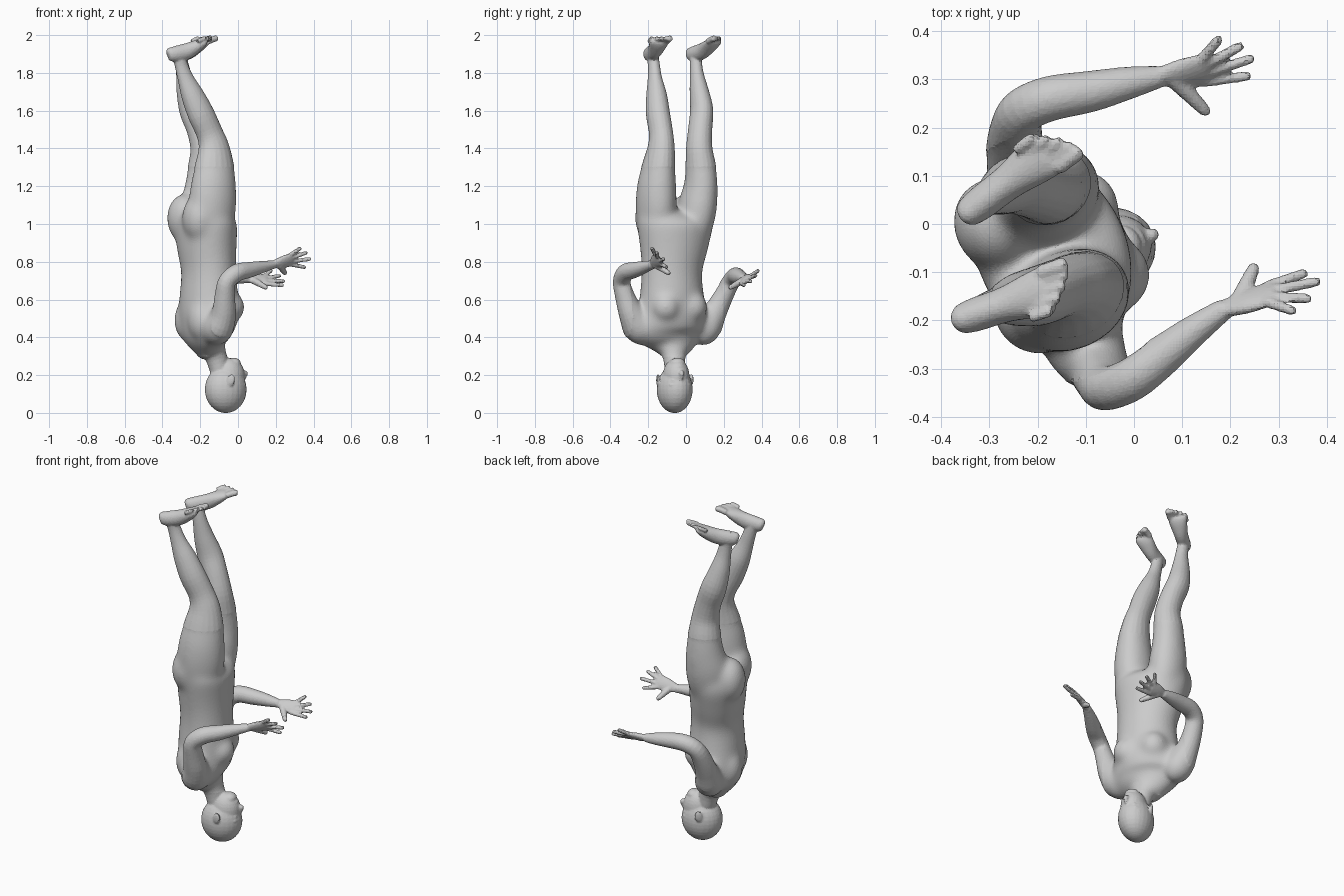
import bpy, bmesh, math
from mathutils import Vector, Matrix

YAW = math.radians(25)
F = Vector((math.cos(YAW), math.sin(YAW), 0))      # body forward
S = Vector((-math.sin(YAW), math.cos(YAW), 0))     # body side
Z = Vector((0, 0, 1))
bm = bmesh.new()


def catmull(pts, sub=4):
    out = []
    for i in range(len(pts) - 1):
        p0, p1, p2, p3 = (pts[max(i - 1, 0)], pts[i], pts[i + 1], pts[min(i + 2, len(pts) - 1)])
        for k in range(sub):
            t = k / sub
            out.append([0.5 * (2 * b + (c - a) * t + (2 * a - 5 * b + 4 * c - d) * t * t
                               + (3 * b - a - 3 * c + d) * t ** 3)
                        for a, b, c, d in zip(p0, p1, p2, p3)])
    return out + [list(pts[-1])]


def tube(pts, ref, n=20):
    """Loft of ellipses (x, y, z, radius across ref, radius along ref)."""
    pts = catmull([tuple(p) if len(p) == 5 else (*p, p[3]) for p in pts])
    c = [Vector(p[:3]) for p in pts]
    rings = []
    for i, p in enumerate(pts):
        t = (c[min(i + 1, len(c) - 1)] - c[max(i - 1, 0)]).normalized()
        u = ref.cross(t).normalized()
        v = t.cross(u)
        ra, rb = max(p[3], .003), max(p[4], .003)
        rings.append([bm.verts.new(c[i] + u * ra * math.cos(a) + v * rb * math.sin(a))
                      for a in (2 * math.pi * k / n for k in range(n))])
    for r, q in zip(rings, rings[1:]):
        for k in range(n):
            bm.faces.new((r[k], r[(k + 1) % n], q[(k + 1) % n], q[k]))
    bm.faces.new(rings[0][::-1])
    bm.faces.new(rings[-1])


def ball(loc, rad, yaw=YAW, tilt=0):
    m = (Matrix.Translation(loc) @ Matrix.Rotation(yaw, 4, 'Z') @ Matrix.Rotation(tilt, 4, 'Y')
         @ Matrix.Diagonal((*rad, 1)))
    bmesh.ops.create_uvsphere(bm, u_segments=24, v_segments=16, radius=1, matrix=m)


# torso, from neck (low) to hips (high)
tube([(-.095, -.06, .22, .052, .052), (-.118, -.063, .305, .06, .065), (-.145, -.068, .35, .085, .125),
      (-.163, -.08, .42, .125, .2), (-.16, -.075, .5, .148, .195), (-.155, -.075, .62, .15, .175),
      (-.155, -.075, .75, .142, .165), (-.165, -.065, .88, .152, .188), (-.17, -.058, 1.0, .155, .21),
      (-.165, -.055, 1.05, .13, .19), (-.16, -.05, 1.08, .07, .11)], S, 32)

# chest, shoulder blades and buttocks
for side in (-1, 1):
    ball(Vector((-.15, -.07, .56)) + F * .08 + S * side * .078, (.082, .08, .085))
    ball(Vector((-.17, -.08, .49)) - F * .07 + S * side * .085, (.068, .08, .11))
    ball(Vector((-.175, -.055, 1.03)) - F * .078 + S * side * .095, (.09, .1, .13))

# legs
tube([(-.14, -.15, .9, .09, .07), (-.14, -.158, 1.0, .12, .095), (-.135, -.158, 1.1, .132, .104),
      (-.13, -.155, 1.2, .126, .1), (-.124, -.145, 1.3, .11, .085), (-.127, -.132, 1.4, .086, .07),
      (-.15, -.132, 1.48, .072, .062), (-.195, -.148, 1.58, .072, .062), (-.24, -.156, 1.68, .062, .054),
      (-.277, -.165, 1.77, .044, .037), (-.3, -.17, 1.84, .036, .031), (-.315, -.178, 1.9, .035, .031)], S)
tube([(-.19, .03, .9, .09, .07), (-.19, .046, 1.0, .118, .095), (-.187, .062, 1.1, .122, .1),
      (-.18, .078, 1.2, .106, .088), (-.177, .078, 1.3, .091, .08), (-.178, .07, 1.4, .076, .069),
      (-.203, .075, 1.5, .07, .063), (-.242, .083, 1.6, .07, .06), (-.27, .07, 1.7, .057, .05),
      (-.287, .057, 1.79, .042, .037), (-.3, .052, 1.86, .035, .031), (-.31, .052, 1.9, .035, .031)], S)


# feet, soles upward
def foot(heel, ballpt, inner):
    h, b = Vector(heel), Vector(ballpt)
    d = (b - h).normalized()
    w = Z.cross(d) * inner
    ln = (b - h).length

    def at(t, z, a, r):
        return (*(h + d * ln * t)[:2], z, a, r)
    tube([at(-.14, 1.9, .012, .015), at(-.08, 1.902, .028, .032), at(.1, 1.9, .035, .042),
          at(.45, 1.915, .037, .043), at(.75, 1.943, .047, .033), at(.92, 1.962, .051, .022),
          at(.99, 1.968, .042, .012)], Z)
    for i in range(5):
        o = b + w * (.039 - .0205 * i) - d * (.012 + .003 * i * i)
        r = .0165 if i == 0 else .0115
        e = o + d * (.054 - .003 * i)
        tube([(*o[:2], 1.966, r), (*((o + e) / 2)[:2], 1.976, r), (*e[:2], 1.983, r),
              (*(e + d * .007)[:2], 1.984, r * .5)], Z, 12)


foot((-.35, -.195, 0), (-.172, -.135, 0), 1)
foot((-.335, .03, 0), (-.172, .155, 0), -1)


# arms and hands
def hand(wrist, knuckle, thumb, tips):
    w, k, tips = Vector(wrist), Vector(knuckle), [Vector(t) for t in tips]
    d = (k - w).normalized()
    span = tips[-1] - tips[0]
    span = (span - d * span.dot(d)).normalized()
    mid = (w + k) / 2
    tube([(*(w - d * .02), .02, .023), (*w, .017, .024), (*mid, .018, .037),
          (*k, .014, .042), (*(k + d * .012), .009, .036)], span)
    for i, tip in enumerate(tips):
        base = k + span * (-.033 + .022 * i)
        a = (tip - base).normalized()
        tube([(*(base - a * .01), .012), (*base.lerp(tip, .5), .0115), (*(tip - a * .008), .0105),
              (*tip, .006)], span, 12)
    t = Vector(thumb)
    b = w.lerp(k, .3) - span * .012
    tube([(*b, .02), (*b.lerp(t, .55), .016), (*b.lerp(t, .9), .0125), (*t, .006)], d, 12)


tube([(-.14, -.19, .41, .06), (-.107, -.245, .445, .085), (-.078, -.287, .52, .068), (-.07, -.322, .62, .054),
      (-.058, -.34, .695, .047), (-.005, -.32, .742, .047), (.06, -.272, .757, .042),
      (.13, -.217, .773, .032), (.19, -.175, .786, .022)], Vector((-.55, .83, 0)))
hand((.19, -.175, .786), (.283, -.145, .812), (.252, -.083, .735),
     [(.36, -.1, .77), (.387, -.118, .815), (.368, -.155, .85), (.335, -.182, .875)])
tube([(-.205, .05, .41, .06), (-.225, .1, .44, .082), (-.243, .15, .53, .065), (-.245, .197, .62, .054),
      (-.23, .235, .69, .048), (-.175, .26, .722, .047), (-.09, .275, .722, .043),
      (-.01, .293, .716, .034), (.055, .306, .71, .023)], Vector((-.25, .97, 0)))
hand((.055, .306, .71), (.145, .32, .705), (.155, .227, .66),
     [(.243, .308, .675), (.25, .345, .697), (.227, .372, .727), (.18, .388, .757)])

# head, upside down
HY = math.radians(20)
hf = Vector((math.cos(HY), math.sin(HY), 0))
hs = Vector((-hf.y, hf.x, 0))
hc = Vector((-.065, -.06, 0))
ball(hc + Z * .124, (.113, .093, .125), HY)
ball(hc + hf * .022 + Z * .19, (.083, .07, .1), HY)
ball(hc + hf * .045 + Z * .262, (.038, .042, .03), HY)                    # chin
tube([(*(hc + hf * .096 + Z * .165), .008), (*(hc + hf * .108 + Z * .195), .011),
      (*(hc + hf * .109 + Z * .21), .015), (*(hc + hf * .095 + Z * .217), .01)], hs, 12)   # nose
for dz in (.236, .247):
    ball(hc + hf * .08 + Z * dz, (.014, .024, .007), HY)                  # lips
for side in (-1, 1):
    ball(hc + hs * side * .092 - hf * .005 + Z * .172, (.022, .01, .034), HY + side * .4, .25)  # ears
    ball(hc + hs * side * .034 + hf * .083 + Z * .17, (.014, .017, .01), HY)              # eyes
    ball(hc + hs * side * .034 + hf * .085 + Z * .148, (.014, .026, .009), HY)            # brows

# fuse all parts into one skin
bmesh.ops.recalc_face_normals(bm, faces=bm.faces)
me = bpy.data.meshes.new("human_body")
bm.to_mesh(me)
bm.free()
body = bpy.data.objects.new("human_body", me)
bpy.context.collection.objects.link(body)
rm = body.modifiers.new("fuse", 'REMESH')
rm.mode = 'VOXEL'
rm.voxel_size = .006
sm = body.modifiers.new("soften", 'SMOOTH')
sm.factor = .5
sm.iterations = 4
bpy.context.view_layer.update()
skin = bpy.data.meshes.new_from_object(body.evaluated_get(bpy.context.evaluated_depsgraph_get()))
body.modifiers.clear()
body.data = skin

# melt the joins of chest, shoulders, hips and thighs
bm = bmesh.new()
bm.from_mesh(skin)
core = [v for v in bm.verts if .3 < v.co.z < 1.3
        and math.hypot(v.co.x + .16, v.co.y + .065) < .26 and v.co.x < .06]
for _ in range(70):
    bmesh.ops.smooth_vert(bm, verts=core, factor=.5, use_axis_x=True, use_axis_y=True, use_axis_z=True)
bm.to_mesh(skin)
bm.free()
dc = body.modifiers.new("simplify", 'DECIMATE')
dc.ratio = .3
